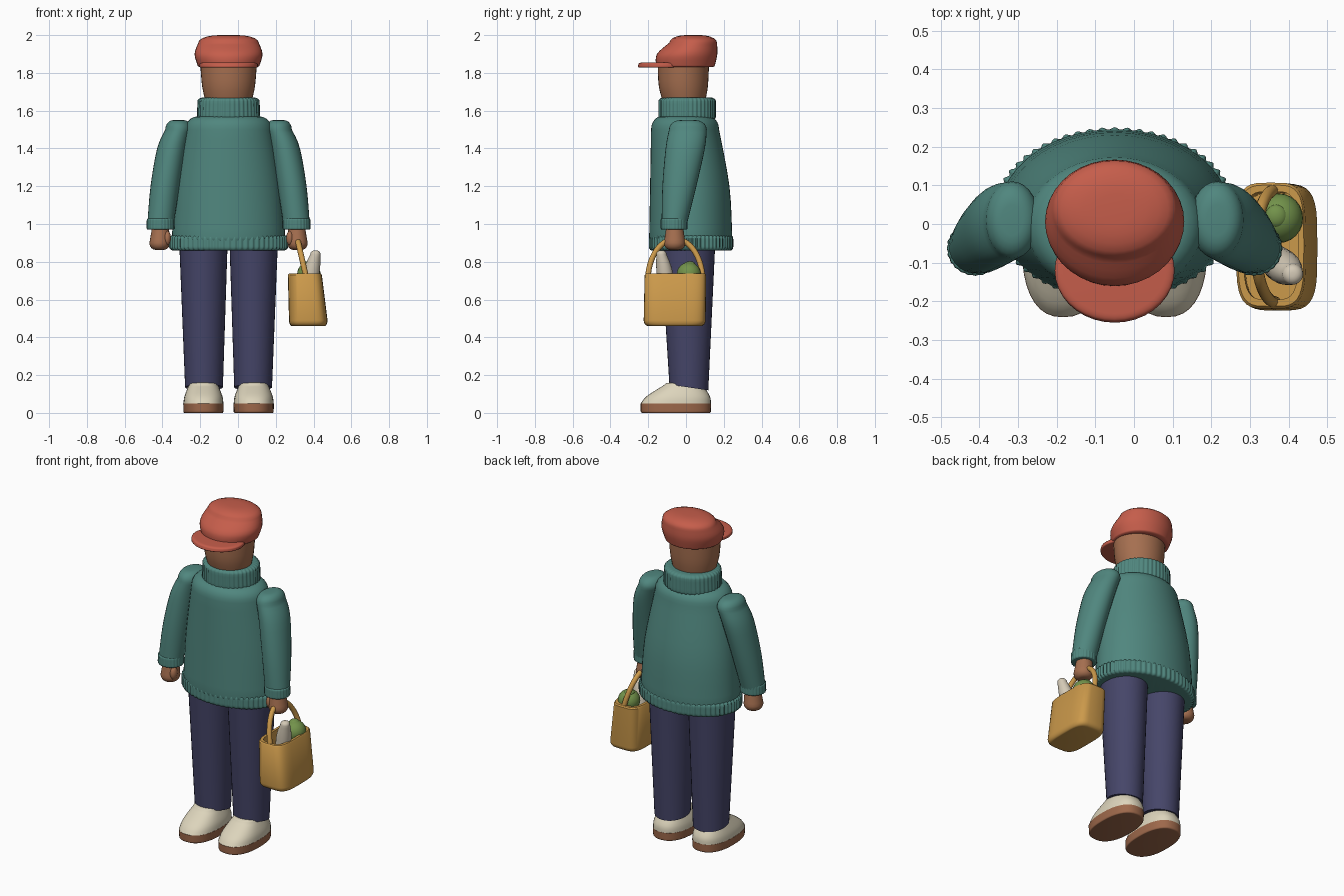
import bpy, bmesh
from math import sin, cos, pi, tau, radians, copysign
from mathutils import Vector

if "Cube" in bpy.data.objects:
    bpy.data.objects.remove(bpy.data.objects["Cube"], do_unlink=True)

MIDDLE = -.05  # the figure's own centre line


def material(name, red, green, blue):
    mat = bpy.data.materials.new(name)
    mat.use_nodes = True
    mat.diffuse_color = (red, green, blue, 1)
    shader = mat.node_tree.nodes["Principled BSDF"]
    shader.inputs["Base Color"].default_value = mat.diffuse_color
    return mat


cap_red = material("cap red", .56, .11, .07)
wool_teal = material("wool teal", .08, .24, .21)
trouser_navy = material("trouser navy", .06, .06, .14)
skin = material("skin", .38, .16, .08)
shoe_cream = material("shoe cream", .72, .66, .5)
sole_brown = material("sole brown", .34, .14, .07)
basket_straw = material("basket straw", .6, .32, .07)
cabbage_green = material("cabbage green", .17, .29, .07)
loaf_cream = material("loaf cream", .66, .59, .47)


def select_only(obj):
    bpy.ops.object.select_all(action="DESELECT")
    obj.select_set(True)
    bpy.context.view_layer.objects.active = obj


def finish(obj, mat, angle=40):
    obj.data.materials.append(mat)
    select_only(obj)
    bpy.ops.object.shade_smooth_by_angle(angle=radians(angle))


def ring(z, wide, deep, x=0, y=0, tilt=0):
    """One cross-section: height, half sizes, centre and front-to-back slope."""
    return Vector((z, wide, deep, x, y, tilt))


def flow(keys, steps):
    """Pass a smooth path through the key rings."""
    padded = [keys[0], *keys, keys[-1]]
    for a, b, c, d in zip(padded, padded[1:], padded[2:], padded[3:]):
        for i in range(steps):
            t = i / steps
            bend = (a * 2 - b * 5 + c * 4 - d) * t + (b * 3 - a - c * 3 + d) * t * t
            yield b + ((c - a) + bend) * (t / 2)
    yield keys[-1]


def rounded(end, height, keep, steps=5):
    """Round off an end ring, shrinking it to the kept share of its size."""
    for i in range(1, steps + 1):
        t = pi / 2 * i / steps
        size = keep + (1 - keep) * cos(t)
        z, wide, deep, *rest = end
        yield Vector((z + height * sin(t), wide * size, deep * size, *rest))


def loft(name, mat, keys, foot=None, top=None, sides=36, side=1, middle=MIDDLE,
         power=2, ribs=0, depth=.015, steps=4, angle=40):
    rings = list(flow(keys, steps))
    if foot:
        height, keep = foot
        rings = list(rounded(keys[0], -height, keep))[::-1] + rings
    if top:
        rings += rounded(keys[-1], *top)
    if ribs:
        sides, angle = ribs * 6, 60

    def corner(r, i):
        z, wide, deep, x, y, tilt = r
        a = tau * i / sides
        bulge = 1 + depth * cos(ribs * a) if ribs else 1
        across, along = (copysign(abs(v) ** (2 / power), v) * bulge for v in (cos(a), sin(a)))
        return middle + side * (x + wide * across), y + deep * along, z + tilt * deep * along

    bm = bmesh.new()
    loops = [[bm.verts.new(corner(r, i)) for i in range(sides)] for r in rings]
    for low, high in zip(loops, loops[1:]):
        for i in range(sides):
            bm.faces.new((low[i - 1], low[i], high[i], high[i - 1]))
    bm.faces.new(loops[0])
    bm.faces.new(loops[-1])
    bmesh.ops.recalc_face_normals(bm, faces=bm.faces)
    mesh = bpy.data.meshes.new(name)
    bm.to_mesh(mesh)
    bm.free()
    obj = bpy.data.objects.new(name, mesh)
    bpy.context.collection.objects.link(obj)
    finish(obj, mat, angle)


def ball(name, mat, location, scale):
    bpy.ops.mesh.primitive_uv_sphere_add(segments=24, ring_count=14, location=location)
    obj = bpy.context.object
    obj.name = name
    obj.scale = scale
    finish(obj, mat)


# Sweater: body, ribbed hem and rolled collar
loft("sweater_body", wool_teal, [
    ring(z=.93, wide=.3, deep=.22, y=.025),
    ring(z=1.2, wide=.28, deep=.21, y=.02),
    ring(z=1.5, wide=.23, deep=.18, y=-.005)], foot=(.03, .9), top=(.07, .7), sides=44)
loft("sweater_hem", wool_teal, [
    ring(z=.88, wide=.31, deep=.22, y=.027),
    ring(z=.92, wide=.31, deep=.22, y=.027)], foot=(.02, .93), top=(.02, .95), ribs=60)
loft("collar", wool_teal, [
    ring(z=1.57, wide=.165, deep=.15, y=.006),
    ring(z=1.65, wide=.162, deep=.15, y=.006)], foot=(.02, .9), top=(.02, .8), ribs=40)

# Head
loft("head", skin, [
    ring(z=1.64, wide=.12, deep=.11, y=-.01),
    ring(z=1.73, wide=.14, deep=.13, y=-.014),
    ring(z=1.85, wide=.15, deep=.136, y=-.014)])

# Flat cap and its brim
loft("cap", cap_red, [
    ring(z=1.84, wide=.164, deep=.156, y=-.003),
    ring(z=1.9, wide=.18, deep=.16, y=.006),
    ring(z=1.96, wide=.16, deep=.126, y=.038)], foot=(.01, .85), top=(.04, .3))
loft("cap_brim", cap_red, [
    ring(z=1.835, wide=.155, deep=.135, y=-.12),
    ring(z=1.845, wide=.155, deep=.132, y=-.12)], foot=(.007, .95), top=(.01, .85))

for label, side in (("left", 1), ("right", -1)):
    # Sleeve, ribbed cuff and hand
    loft(label + "_sleeve", wool_teal, [
        ring(z=1, wide=.07, deep=.067, x=.36, y=-.062),
        ring(z=1.2, wide=.077, deep=.09, x=.336, y=-.035),
        ring(z=1.4, wide=.078, deep=.104, x=.3, y=-.004),
        ring(z=1.5, wide=.07, deep=.1, x=.265, y=.01)], top=(.05, .4), sides=28, side=side)
    loft(label + "_cuff", wool_teal, [
        ring(z=.98, wide=.073, deep=.07, x=.36, y=-.063),
        ring(z=1.02, wide=.072, deep=.07, x=.36, y=-.063)],
        foot=(.01, .9), top=(.01, .9), ribs=24, side=side)
    loft(label + "_hand", skin, [
        ring(z=.9, wide=.054, deep=.057, x=.365, y=-.06),
        ring(z=.98, wide=.045, deep=.045, x=.36, y=-.06)], foot=(.037, .4), sides=24, side=side)
    ball(label + "_thumb", skin, (MIDDLE + side * .325, -.085, .925), (.02, .024, .038))

    # Trouser leg
    loft(label + "_trouser_leg", trouser_navy, [
        ring(z=.135, wide=.1, deep=.103, x=.13, y=.015, tilt=-.15),
        ring(z=.9, wide=.128, deep=.145, x=.133, y=.01)], side=side)

    # Shoe
    loft(label + "_shoe_sole", sole_brown, [
        ring(z=.01, wide=.106, deep=.186, x=.133, y=-.054),
        ring(z=.05, wide=.107, deep=.187, x=.133, y=-.054)], foot=(.01, .95), power=2.4, side=side)
    loft(label + "_shoe_upper", shoe_cream, [
        ring(z=.05, wide=.106, deep=.186, x=.133, y=-.054),
        ring(z=.09, wide=.1, deep=.166, x=.133, y=-.04),
        ring(z=.15, wide=.076, deep=.1, x=.133, y=-.012)], top=(.01, .7), power=2.4, side=side)

# Open basket with a thick wall
loft("basket", basket_straw, [
    ring(z=.49, wide=.102, deep=.164, x=.372, y=-.06),
    ring(z=.73, wide=.09, deep=.163, x=.354, y=-.056),
    ring(z=.737, wide=.085, deep=.157, x=.354, y=-.056),
    ring(z=.737, wide=.07, deep=.14, x=.354, y=-.056),
    ring(z=.5, wide=.08, deep=.14, x=.368, y=-.06)],
    foot=(.03, .85), power=4, middle=0, steps=1)

# Arched handle leaning in to the hand
curve = bpy.data.curves.new("basket_handle", "CURVE")
curve.dimensions = "3D"
curve.bevel_depth = .015
curve.use_fill_caps = True
path = curve.splines.new("POLY")
path.points.add(24)
for i, point in enumerate(path.points):
    t = pi * i / (len(path.points) - 1)
    point.co = (.365 - .05 * sin(t), -.057 - .145 * cos(t), .7 + .22 * sin(t), 1)
handle = bpy.data.objects.new("basket_handle", curve)
bpy.context.collection.objects.link(handle)
select_only(handle)
bpy.ops.object.convert(target="MESH")
finish(bpy.context.object, basket_straw)

# Shopping: loaf and cabbage
loft("loaf", loaf_cream, [
    ring(z=.6, wide=.04, deep=.045, x=.37, y=-.1),
    ring(z=.75, wide=.043, deep=.043, x=.39, y=-.114),
    ring(z=.84, wide=.027, deep=.027, x=.41, y=-.13)], top=(.02, .2), sides=20, middle=0)
ball("cabbage", cabbage_green, (.375, .015, .735), (.062, .064, .062))
ball("cabbage_leaf", cabbage_green, (.368, .02, .785), (.028, .03, .018))
